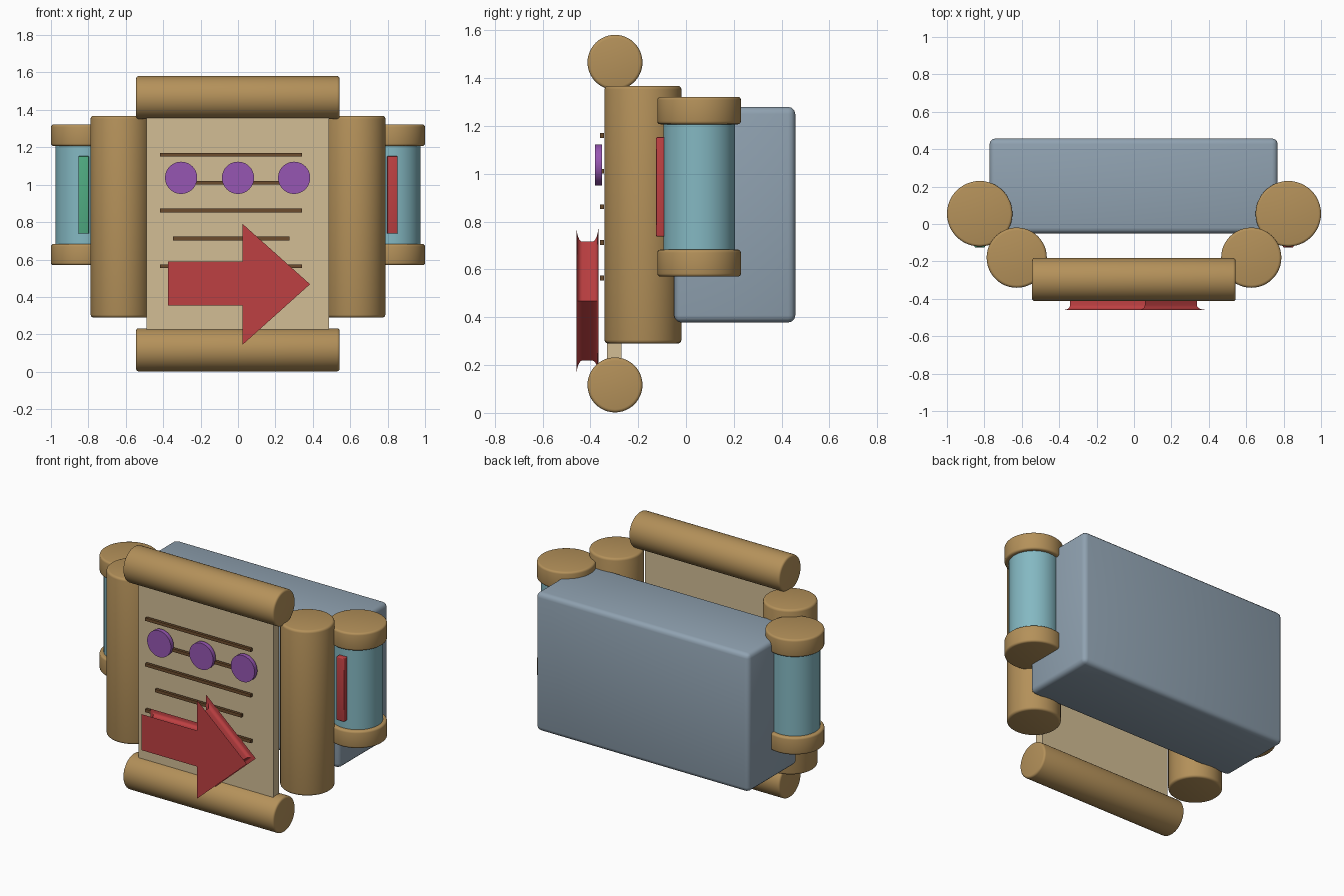
import bpy, bmesh, math
from mathutils import Vector

if "Cube" in bpy.data.objects:
    bpy.data.objects.remove(bpy.data.objects["Cube"])


def material(name, r, g, b):
    def lin(c):
        c /= 255
        return c / 12.92 if c < 0.04045 else ((c + 0.055) / 1.055) ** 2.4
    m = bpy.data.materials.new(name)
    m.diffuse_color = (lin(r), lin(g), lin(b), 1)
    m.use_nodes = True
    m.node_tree.nodes["Principled BSDF"].inputs["Base Color"].default_value = m.diffuse_color
    return m


WOOD = material("tan wood", 180, 145, 90)
PAPER = material("parchment", 210, 189, 149)
INK = material("dark brown", 108, 76, 45)
PURPLE = material("purple", 150, 86, 178)
RED = material("red", 190, 64, 66)
GREEN = material("green", 80, 172, 130)
GLASS = material("pale teal", 132, 184, 194)
STEEL = material("blue grey", 144, 162, 177)


def finish(name, bm, mat, bevel=0, segments=3):
    bmesh.ops.recalc_face_normals(bm, faces=bm.faces)
    if bevel:
        edges = [e for e in bm.edges if e.calc_face_angle(0) > math.radians(40)]
        bmesh.ops.bevel(bm, geom=edges, offset=bevel, segments=segments,
                        profile=0.5, affect='EDGES')
    me = bpy.data.meshes.new(name)
    bm.to_mesh(me)
    bm.free()
    me.materials.append(mat)
    ob = bpy.data.objects.new(name, me)
    bpy.context.collection.objects.link(ob)
    bpy.ops.object.select_all(action='DESELECT')
    ob.select_set(True)
    bpy.context.view_layer.objects.active = ob
    bpy.ops.object.shade_smooth_by_angle(angle=math.radians(35))
    return ob


def box(name, mat, x0, x1, y0, y1, z0, z1, bevel=0):
    bm = bmesh.new()
    bmesh.ops.create_cube(bm, size=1)
    for v in bm.verts:
        v.co = (x0 + (v.co.x + 0.5) * (x1 - x0),
                y0 + (v.co.y + 0.5) * (y1 - y0),
                z0 + (v.co.z + 0.5) * (z1 - z0))
    return finish(name, bm, mat, bevel)


def cylinder(name, mat, start, end, radius, bevel=0):
    a, b = Vector(start), Vector(end)
    bm = bmesh.new()
    bmesh.ops.create_cone(bm, cap_ends=True, segments=48, radius1=radius,
                          radius2=radius, depth=(b - a).length)
    turn = Vector((0, 0, 1)).rotation_difference(b - a)
    for v in bm.verts:
        v.co = turn @ v.co + (a + b) / 2
    return finish(name, bm, mat, bevel)


def inset(points, d):
    """Move a counter-clockwise outline inward by d with mitred corners."""
    result = []
    for i, p in enumerate(points):
        e1 = (p - points[i - 1]).normalized()
        e2 = (points[(i + 1) % len(points)] - p).normalized()
        n1, n2 = Vector((-e1.y, e1.x)), Vector((-e2.y, e2.x))
        result.append(p + (n1 + n2) * d / (1 + n1.dot(n2)))
    return result


# Main body at the back
box("body", STEEL, -0.772, 0.768, -0.05, 0.457, 0.378, 1.28, 0.03)

# Glass tubes with caps, front posts and indicator strips on both sides
for side, s, colour in (("left", -1, GREEN), ("right", 1, RED)):
    x, y = s * 0.825, 0.055
    cylinder(side + "_tube", GLASS, (x, y, 0.6), (x, y, 1.29), 0.15)
    cylinder(side + "_lower_cap", WOOD, (x, y, 0.57), (x, y, 0.683), 0.175, 0.013)
    cylinder(side + "_upper_cap", WOOD, (x, y, 1.207), (x, y, 1.322), 0.175, 0.013)
    cylinder(side + "_post", WOOD, (s * 0.627, -0.18, 0.29),
             (s * 0.627, -0.18, 1.368), 0.161, 0.015)
    box(side + "_indicator", colour, x - 0.028, x + 0.028, -0.125, -0.08,
        0.738, 1.153, 0.005)

# Scroll sheet with its two rollers
box("sheet", PAPER, -0.488, 0.486, -0.33, -0.27, 0.115, 1.465)
for name, z in (("lower_roller", 0.117), ("upper_roller", 1.466)):
    cylinder(name, WOOD, (-0.545, -0.297, z), (0.543, -0.297, z), 0.115, 0.013)

# Written lines, alternating long and short
for i in range(5):
    x0, x1 = ((-0.418, 0.343), (-0.348, 0.275))[i % 2]
    z = 1.16 - 0.149 * i
    box(f"line_{i + 1}", INK, x0, x1, -0.36, -0.342, z - 0.01, z + 0.01)

# Row of round buttons
for i, x in enumerate((-0.304, 0, 0.3)):
    cylinder(f"button_{i + 1}", PURPLE, (x, -0.38, 1.037), (x, -0.352, 1.037), 0.086)

# Arrow plate with a hollowed rim
outline = [Vector(p) for p in (
    (-0.375, 0.355), (0.025, 0.355), (0.025, 0.145), (0.385, 0.468),
    (0.025, 0.79), (0.025, 0.59), (-0.375, 0.59))]
STEPS, DEPTH, COVE = 6, 0.033, 0.025
front, back = -0.459, -0.366
cove = [(COVE * (1 - math.cos(t)), DEPTH * math.sin(t))
        for t in (math.pi / 2 * k / STEPS for k in range(STEPS + 1))]
layers = [(front + dy, d) for dy, d in cove] + [(back - dy, d) for dy, d in reversed(cove)]
bm = bmesh.new()
rings = [[bm.verts.new((p.x, y, p.y)) for p in inset(outline, d)] for y, d in layers]
for a, b in zip(rings, rings[1:]):
    for i in range(len(a)):
        j = (i + 1) % len(a)
        bm.faces.new((a[i], a[j], b[j], b[i]))
bm.faces.new(rings[0])
bm.faces.new(rings[-1][::-1])
finish("arrow", bm, RED)
